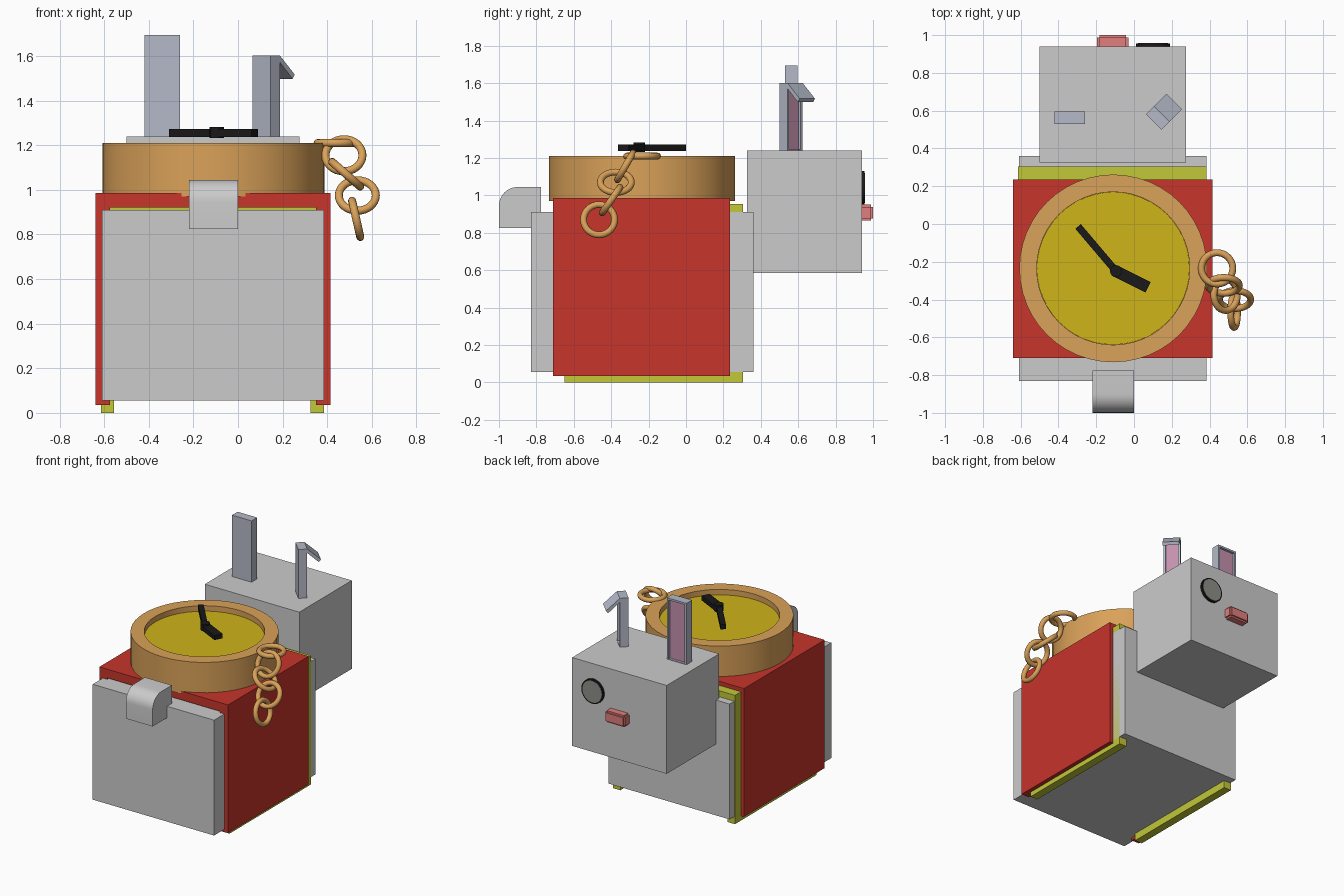
import bpy, bmesh, math
from mathutils import Vector, Matrix

if "Cube" in bpy.data.objects:
    bpy.data.objects.remove(bpy.data.objects["Cube"])


def mat(name, rgb):
    m = bpy.data.materials.new(name)
    m.diffuse_color = (*rgb, 1)
    m.use_nodes = True
    m.node_tree.nodes["Principled BSDF"].inputs["Base Color"].default_value = m.diffuse_color
    return m


RED = mat("red", (0.57, 0.035, 0.025))
LIME = mat("lime", (0.54, 0.58, 0.04))
BRASS = mat("brass", (0.70, 0.36, 0.10))
GOLD = mat("gold", (0.62, 0.46, 0.01))
BLACK = mat("black", (0.01, 0.01, 0.01))
PINK = mat("pink", (0.75, 0.21, 0.20))
EAR_PINK = mat("ear_pink", (0.55, 0.28, 0.42))
EYE_GREY = mat("eye_grey", (0.27, 0.27, 0.25))


def finish(bm, name, *mats):
    bmesh.ops.recalc_face_normals(bm, faces=bm.faces[:])
    me = bpy.data.meshes.new(name)
    bm.to_mesh(me)
    bm.free()
    ob = bpy.data.objects.new(name, me)
    bpy.context.collection.objects.link(ob)
    for m in mats:
        if m:
            me.materials.append(m)
    return ob


def smooth(ob):
    bpy.context.view_layer.objects.active = ob
    ob.select_set(True)
    bpy.ops.object.shade_smooth_by_angle(angle=math.radians(35))
    ob.select_set(False)


def box(name, x, y, z, m=None, bevel=0):
    bm = bmesh.new()
    bmesh.ops.create_cube(bm, size=1)
    for v in bm.verts:
        for i, (a, b) in enumerate((x, y, z)):
            v.co[i] = a if v.co[i] < 0 else b
    if bevel:
        bmesh.ops.bevel(bm, geom=bm.edges[:], offset=bevel, segments=2, affect='EDGES')
    return finish(bm, name, m)


def prism(points, shift):
    """Extrude a closed 3D outline along a vector."""
    bm = bmesh.new()
    f = bm.faces.new([bm.verts.new(p) for p in points])
    ext = bmesh.ops.extrude_face_region(bm, geom=[f], use_keep_orig=True)["geom"]
    bmesh.ops.translate(bm, vec=shift, verts=[v for v in ext if isinstance(v, bmesh.types.BMVert)])
    bmesh.ops.recalc_face_normals(bm, faces=bm.faces[:])
    return bm


def cylinder(name, r, depth, matrix, m, seg=48):
    bm = bmesh.new()
    bmesh.ops.create_cone(bm, cap_ends=True, segments=seg, radius1=r, radius2=r, depth=depth, matrix=matrix)
    ob = finish(bm, name, m)
    smooth(ob)
    return ob


def lathe(name, profile, centre, m, steps=48):
    bm = bmesh.new()
    vs = [bm.verts.new((r, 0, z)) for r, z in profile]
    es = [bm.edges.new((a, b)) for a, b in zip(vs, vs[1:] + vs[:1])]
    bmesh.ops.spin(bm, geom=vs + es, cent=(0, 0, 0), axis=(0, 0, 1), angle=math.tau, steps=steps)
    bmesh.ops.remove_doubles(bm, verts=bm.verts[:], dist=1e-4)
    bmesh.ops.translate(bm, vec=centre, verts=bm.verts[:])
    ob = finish(bm, name, m)
    smooth(ob)
    return ob


# Body and head
box("body", (-0.61, 0.385), (-0.83, 0.36), (0.055, 0.91))
box("head", (-0.50, 0.275), (0.325, 0.94), (0.585, 1.24))
box("nose", (-0.195, -0.03), (0.92, 1.0), (0.865, 0.95), PINK, 0.012)


# Saddle cloths: upside-down U shapes draped over the body
def cloth(name, x0, x1, y0, y1, z0, z1, t, m):
    pts = [(x0, z0), (x0, z1), (x1, z1), (x1, z0), (x1 - t, z0), (x1 - t, z1 - t), (x0 + t, z1 - t), (x0 + t, z0)]
    finish(prism([(x, y0, z) for x, z in pts], (0, y1 - y0, 0)), name, m)


cloth("under_cloth", -0.615, 0.385, -0.65, 0.305, 0.0, 0.955, 0.06, LIME)
cloth("red_cloth", -0.64, 0.415, -0.71, 0.235, 0.035, 0.985, 0.065, RED)

# Tail: block with one rounded upper edge
R = 0.1
arc = [(-1 + R - R * math.cos(a), 1.045 - R + R * math.sin(a)) for a in [i * math.pi / 16 for i in range(9)]]
outline = [(-0.775, 0.825), (-1.0, 0.825)] + arc + [(-0.775, 1.045)]
smooth(finish(prism([(-0.22, y, z) for y, z in outline], (0.22, 0, 0)), "tail"))


# Ears: side profile (forward, up) extruded across, with a recessed pink panel in front
def ear(name, base, forward, width, profile):
    n = Vector(forward).normalized()
    side = n.cross(Vector((0, 0, 1)))
    base = Vector(base) - side * width / 2
    bm = prism([base + n * f + Vector((0, 0, h)) for f, h in profile], side * width)
    front = max((f for f in bm.faces if f.normal.dot(n) > 0.95), key=lambda f: f.calc_area())
    bmesh.ops.inset_individual(bm, faces=[front], thickness=0.02)
    panel = bmesh.ops.extrude_discrete_faces(bm, faces=[front])["faces"][0]
    bmesh.ops.translate(bm, vec=n * -0.018, verts=panel.verts[:])
    panel.material_index = 1
    finish(bm, name, mat("ear_grey", (0.46, 0.49, 0.58)), EAR_PINK)


ear("left_ear", (-0.34, 0.53, 1.23), (0, 1, 0), 0.16, [(0, 0), (0, 0.465), (0.065, 0.465), (0.065, 0)])
ear("folded_ear", (0.105, 0.54, 1.23), (1, 1, 0), 0.115,
    [(0, 0), (0, 0.372), (0.06, 0.372), (0.154, 0.287), (0.14, 0.268), (0.06, 0.342), (0.06, 0)])

# Single eye: grey disc with a dark rim
face_y = Matrix.Rotation(math.pi / 2, 4, 'X')
cylinder("eye_rim", 0.09, 0.02, Matrix.Translation((0.1, 0.945, 1.04)) @ face_y, BLACK, 32)
cylinder("eye_disc", 0.08, 0.02, Matrix.Translation((0.1, 0.947, 1.04)) @ face_y, EYE_GREY, 32)

# Clock: case with raised rim, dial, hands
C = Vector((-0.11, -0.235, 0))
lathe("clock_case", [(0, 0.97), (0.497, 0.97), (0.497, 1.21), (0.405, 1.21), (0.405, 1.16), (0, 1.16)], C, BRASS)
cylinder("clock_dial", 0.404, 0.02, Matrix.Translation(C + Vector((0, 0, 1.16))), GOLD)
HUB = Vector((-0.095, -0.25, 1.255))
cylinder("hand_hub", 0.032, 0.05, Matrix.Translation(HUB + Vector((0, 0, 0.003))), BLACK, 16)
for name, tip, w in (("minute_hand", (-0.296, -0.013), 0.038), ("hour_hand", (0.075, -0.335), 0.062)):
    d = Vector((tip[0], tip[1], HUB.z)) - HUB
    bm = bmesh.new()
    bmesh.ops.create_cube(bm, size=1)
    M = (Matrix.Translation(HUB + d / 2) @ Matrix.Rotation(math.atan2(d.y, d.x), 4, 'Z')
         @ Matrix.Diagonal((d.length, w, 0.034, 1)))
    bm.transform(M)
    finish(bm, name, BLACK)

# Chain: round links, each given as centre and axis
links = [((0.44, -0.235, 1.21), (0, 0, 1)),
         ((0.475, -0.325, 1.155), (0, 0.86, -0.5)),
         ((0.485, -0.375, 1.07), (0.66, 0, 0.75)),
         ((0.535, -0.40, 0.975), (0, 0.82, -0.57)),
         ((0.53, -0.465, 0.87), (0.97, 0, 0.22))]
for i, (c, axis) in enumerate(links):
    rot = Vector((0, 0, 1)).rotation_difference(Vector(axis)).to_euler()
    bpy.ops.mesh.primitive_torus_add(location=c, rotation=rot, major_radius=0.083, minor_radius=0.018,
                                     major_segments=32, minor_segments=12)
    ob = bpy.context.object
    ob.name = f"chain_link_{i + 1}"
    ob.data.materials.append(BRASS)
    bpy.ops.object.shade_smooth()
    ob.select_set(False)
